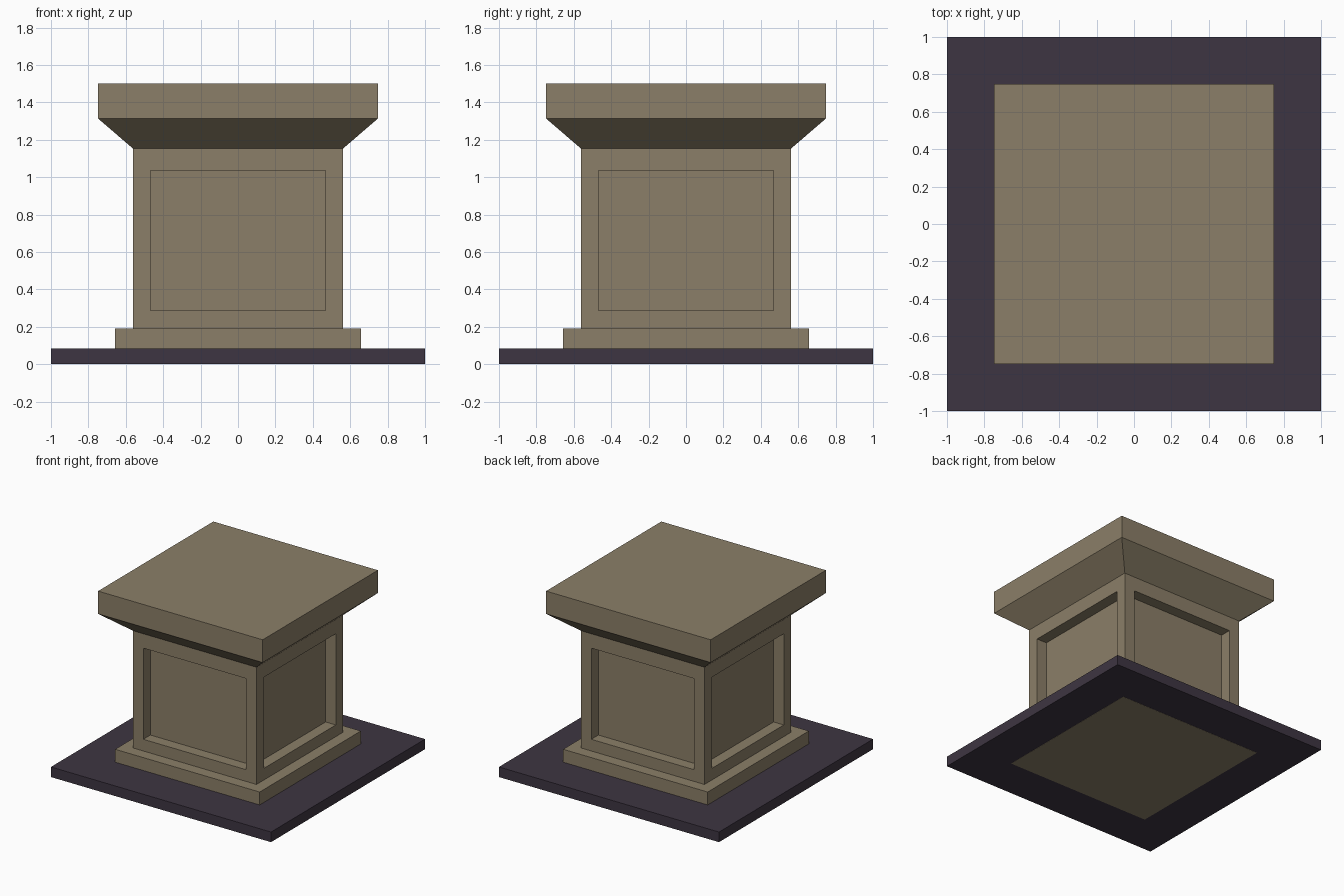
import bpy, bmesh

if "Cube" in bpy.data.objects:
    bpy.data.objects.remove(bpy.data.objects["Cube"])


def material(name, color):
    m = bpy.data.materials.new(name)
    m.diffuse_color = (*color, 1)
    m.use_nodes = True
    m.node_tree.nodes["Principled BSDF"].inputs["Base Color"].default_value = m.diffuse_color
    return m


def square_stack(bm, profile):
    """Stack square rings from (half_width, z) pairs; return the wall faces per level."""
    rings = [[bm.verts.new((sx * r, sy * r, z))
              for sx, sy in ((-1, -1), (1, -1), (1, 1), (-1, 1))]
             for r, z in profile]
    bm.faces.new(rings[0][::-1])
    bm.faces.new(rings[-1])
    return [[bm.faces.new((a[i], a[(i + 1) % 4], b[(i + 1) % 4], b[i])) for i in range(4)]
            for a, b in zip(rings, rings[1:])]


def finish(bm, name, mat):
    bm.normal_update()
    mesh = bpy.data.meshes.new(name)
    bm.to_mesh(mesh)
    bm.free()
    mesh.materials.append(mat)
    obj = bpy.data.objects.new(name, mesh)
    bpy.context.collection.objects.link(obj)
    return obj


stone = material("stone", (0.26, 0.212, 0.138))
dark = material("dark_slab", (0.048, 0.036, 0.054))

# Ground slab, its underside a hair above the plinth's to avoid overlap
bm = bmesh.new()
square_stack(bm, [(1.0, 0.001), (1.0, 0.084)])
finish(bm, "base_slab", dark)

# Pedestal: plinth, body, flared neck and cap
bm = bmesh.new()
walls = square_stack(bm, [(0.657, 0), (0.657, 0.19), (0.5615, 0.19),
                          (0.5615, 1.153), (0.748, 1.313), (0.748, 1.5)])
bm.normal_update()

# Recessed panel on each side of the body
panels = walls[2]
bmesh.ops.inset_individual(bm, faces=panels, thickness=0.094, use_even_offset=True)
for v in {v for f in panels for v in f.verts}:
    v.co.z = 1.035 if v.co.z > 0.6 else 0.286
bm.normal_update()
bmesh.ops.inset_individual(bm, faces=panels, thickness=0, depth=-0.092)
finish(bm, "pedestal", stone)
